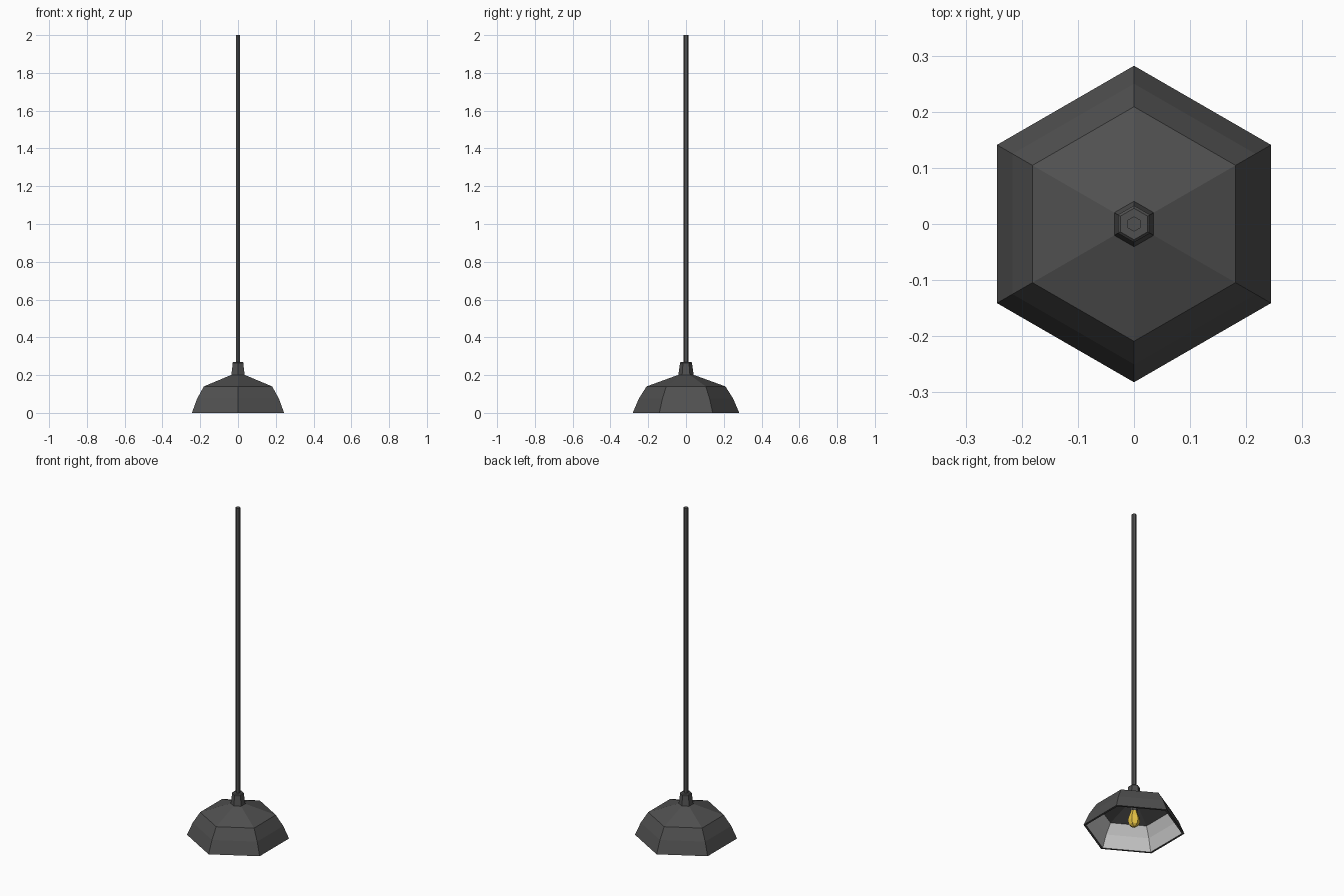
import bpy, bmesh
from math import sin, cos, pi

if "Cube" in bpy.data.objects:
    bpy.data.objects.remove(bpy.data.objects["Cube"])


def mat(name, rgb):
    m = bpy.data.materials.new(name)
    m.diffuse_color = (*rgb, 1)
    m.use_nodes = True
    m.node_tree.nodes["Principled BSDF"].inputs["Base Color"].default_value = m.diffuse_color
    return m


dark = mat("dark_metal", (0.08, 0.08, 0.08))
pale = mat("pale_lining", (0.6, 0.6, 0.6))
yellow = mat("bulb_yellow", (0.8, 0.55, 0.06))


def lathe(name, profile, mats, closed=False, pale_bands=(), sides=6):
    """Revolve (radius, z) points into a faceted solid with corners on the y axis."""
    bm = bmesh.new()
    rings = []
    for r, z in profile:
        rings.append([bm.verts.new((r * cos(pi / 2 + 2 * pi * i / sides),
                                    r * sin(pi / 2 + 2 * pi * i / sides), z))
                      for i in range(sides)])
    n = len(rings)
    for k in range(n if closed else n - 1):
        a, b = rings[k], rings[(k + 1) % n]
        for i in range(sides):
            j = (i + 1) % sides
            f = bm.faces.new((a[i], a[j], b[j], b[i]))
            f.material_index = 1 if k in pale_bands else 0
    if not closed:
        bm.faces.new(rings[0])
        bm.faces.new(rings[-1])
    bmesh.ops.recalc_face_normals(bm, faces=bm.faces)
    me = bpy.data.meshes.new(name)
    bm.to_mesh(me)
    bm.free()
    for m in mats:
        me.materials.append(m)
    ob = bpy.data.objects.new(name, me)
    bpy.context.collection.objects.link(ob)
    return ob


# Hollow shade: outer skin upward, then inner lining back down to the rim
lathe("shade", [(0.282, 0), (0.25, 0.075), (0.209, 0.14), (0.03, 0.205),
                (0.03, 0.193), (0.201, 0.13), (0.238, 0.072), (0.268, 0)],
      [dark, pale], closed=True, pale_bands=(5, 6))

# Collar joining shade and rod
lathe("collar", [(0.041, 0.198), (0.033, 0.255), (0.033, 0.265), (0.028, 0.27)], [dark])

# Hanging rod
lathe("rod", [(0.0135, 0.26), (0.0135, 2.0)], [dark])

# Bulb socket
lathe("socket", [(0.018, 0.115), (0.021, 0.125), (0.021, 0.2)], [dark])

# Faceted bulb
lathe("bulb", [(0.01, 0.015), (0.027, 0.028), (0.035, 0.052), (0.03, 0.078),
               (0.019, 0.105), (0.016, 0.125)], [yellow])
